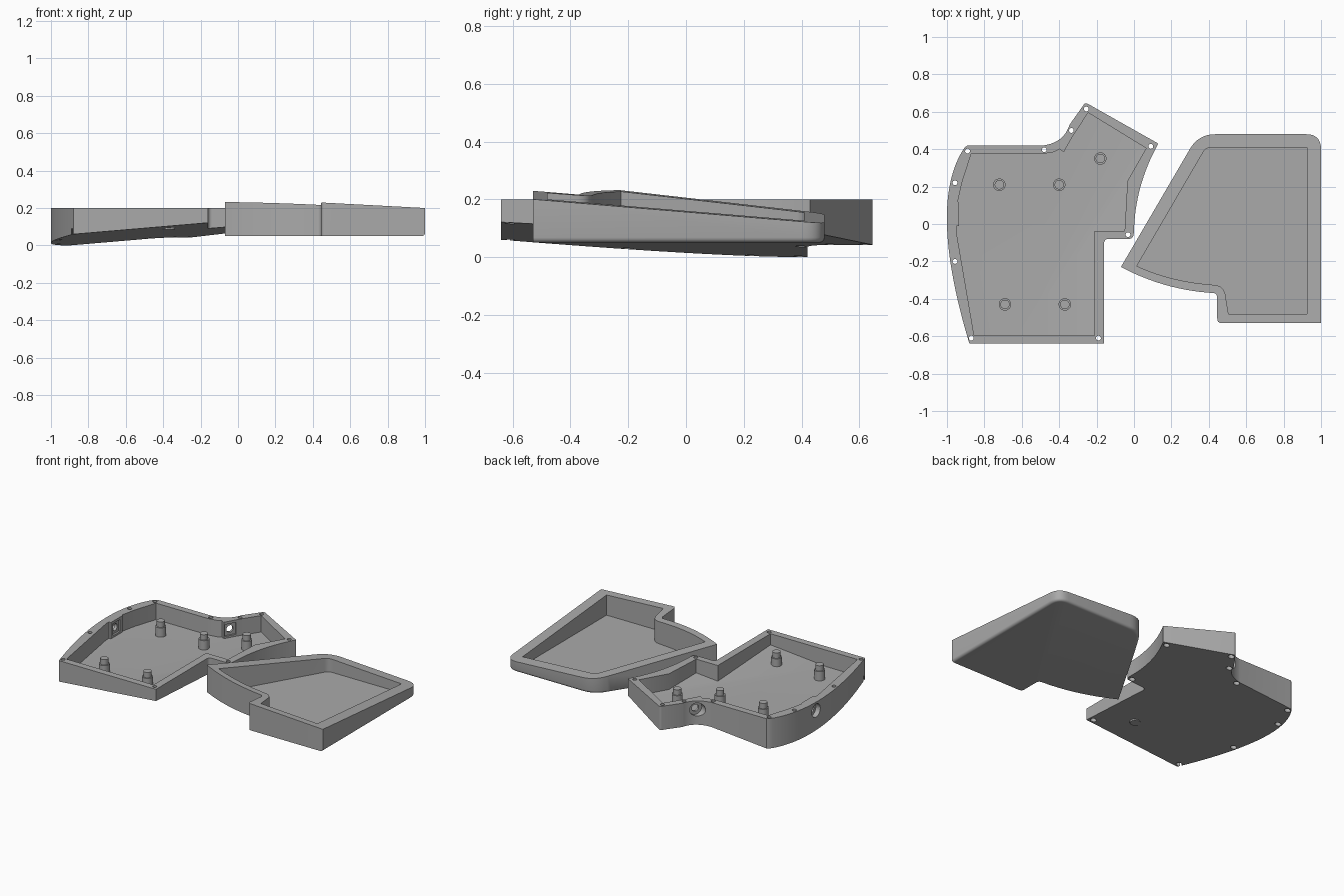
import bpy, bmesh, math
from mathutils import Vector, Matrix

if "Cube" in bpy.data.objects:
    bpy.data.objects.remove(bpy.data.objects["Cube"])

grey = bpy.data.materials.new("plain grey")
grey.use_nodes = True
grey.diffuse_color = (0.4, 0.4, 0.4, 1)
grey.node_tree.nodes["Principled BSDF"].inputs["Base Color"].default_value = (0.4, 0.4, 0.4, 1)


def make_object(name, bm):
    bmesh.ops.recalc_face_normals(bm, faces=bm.faces)
    mesh = bpy.data.meshes.new(name)
    bm.to_mesh(mesh)
    bm.free()
    mesh.materials.append(grey)
    obj = bpy.data.objects.new(name, mesh)
    bpy.context.collection.objects.link(obj)
    return obj


def bezier(a, c, b, n=8):
    return [tuple(Vector(a) * (1 - t) ** 2 + Vector(c) * 2 * t * (1 - t) + Vector(b) * t * t)
            for t in [i / n for i in range(n + 1)]]


def arc(a, m, b, n=16):
    """Curve from a to b that passes through m."""
    return bezier(a, Vector(m) * 2 - (Vector(a) + Vector(b)) / 2, b, n)


def outline(points):
    """Closed outline; a third value rounds that corner."""
    result = []
    for i, p in enumerate(points):
        if len(p) == 2:
            result.append(p)
            continue
        here = Vector(p[:2])
        before = Vector(points[i - 1][:2]) - here
        after = Vector(points[(i + 1) % len(points)][:2]) - here
        result += bezier(here + before.normalized() * p[2], here, here + after.normalized() * p[2])
    return result


def prism(points, low, high):
    """Vertical walls between two height functions."""
    bm = bmesh.new()
    bottom = [bm.verts.new((x, y, low(x, y))) for x, y in points]
    top = [bm.verts.new((x, y, high(x, y))) for x, y in points]
    bm.faces.new(bottom)
    bm.faces.new(top)
    for i in range(len(points)):
        bm.faces.new((bottom[i - 1], bottom[i], top[i], top[i - 1]))
    bmesh.ops.recalc_face_normals(bm, faces=bm.faces)
    return bm


def rod(bm, start, end, radius, sides=32):
    start, end = Vector(start), Vector(end)
    axis = end - start
    turn = axis.to_track_quat("Z", "Y").to_matrix().to_4x4()
    bmesh.ops.create_cone(bm, cap_ends=True, segments=sides, radius1=radius, radius2=radius,
                          depth=axis.length, matrix=Matrix.Translation((start + end) / 2) @ turn)


def cut(obj, bm):
    cutter = make_object("cutter", bm)
    cutter.hide_render = True
    mod = obj.modifiers.new("cut", "BOOLEAN")
    mod.operation, mod.solver, mod.object = "DIFFERENCE", "EXACT", cutter
    bpy.context.view_layer.update()
    mesh = bpy.data.meshes.new_from_object(obj.evaluated_get(bpy.context.evaluated_depsgraph_get()))
    obj.modifiers.clear()
    obj.data = mesh
    bpy.data.objects.remove(cutter)


def smooth(obj):
    bpy.ops.object.select_all(action="DESELECT")
    obj.select_set(True)
    bpy.context.view_layer.objects.active = obj
    bpy.ops.object.shade_smooth_by_angle(angle=math.radians(30))


def level(z):
    return lambda x, y: z


# Case with a sloping underside
def underside(x, y):
    return 0.085 * (x + 0.9) - 0.055 * (y - 0.42)


case_edge = outline(
    arc((-0.88, -0.64), (-1, 0), (-0.905, 0.41), 32) + [(-0.89, 0.42)]
    + arc((-0.485, 0.42), (-0.395, 0.455), (-0.345, 0.53))
    + [(-0.26, 0.65, 0.015)]
    + arc((0.13, 0.43), (0.035, 0.2), (0, -0.04))
    + [(-0.005, -0.08, 0.025), (-0.16, -0.08, 0.025), (-0.16, -0.64)])
case = make_object("sloped_case", prism(case_edge, underside, level(0.2)))

# Cavity: level floor meeting a ramp parallel to the underside
cavity_edge = [(-0.87, 0.375), (-0.485, 0.375), (-0.425, 0.385), (-0.4, 0.4), (-0.375, 0.385),
               (-0.33, 0.465), (-0.245, 0.595), (0.065, 0.405), (-0.035, 0.23), (-0.05, -0.037),
               (-0.21, -0.037), (-0.21, -0.595), (-0.855, -0.595), (-0.95, -0.04), (-0.95, -0.01),
               (-0.935, -0.01), (-0.935, 0.11), (-0.942, 0.12), (-0.92, 0.22)]
cavity = prism(cavity_edge, lambda x, y: underside(x, y) + 0.011, level(0.3))
bmesh.ops.bisect_plane(cavity, geom=cavity.verts[:] + cavity.edges[:] + cavity.faces[:],
                       plane_co=(0, 0, 0.09), plane_no=(0, 0, 1), clear_inner=True)
bmesh.ops.holes_fill(cavity, edges=[e for e in cavity.edges if e.is_boundary], sides=0)
cut(case, cavity)

# Screw holes with wider heads underneath
screws = [(-0.89, 0.39), (-0.957, 0.22), (-0.957, -0.2), (-0.87, -0.61), (-0.19, -0.61),
          (-0.032, -0.057), (0.09, 0.415), (-0.255, 0.615), (-0.335, 0.5), (-0.48, 0.397)]
shafts, heads = bmesh.new(), bmesh.new()
for x, y in screws:
    rod(shafts, (x, y, -0.1), (x, y, 0.3), 0.013, 20)
    rod(heads, (x, y, -0.1), (x, y, underside(x, y) + 0.03), 0.019, 20)
cut(case, shafts)
cut(case, heads)

# Two ports: round recess outside, small hole, square recess inside
ports = [(Vector((-0.935, 0.05, 0.143)), Vector((-1, 0, 0)), 0.064),
         (Vector((-0.352, 0.425, 0.143)), Vector((-0.87, 0.5, 0)).normalized(), 0.055)]
for inner, out, wall in ports:
    recess, hole, pocket = bmesh.new(), bmesh.new(), bmesh.new()
    rod(recess, inner + out * wall * 0.5, inner + out * 0.13, 0.044)
    rod(hole, inner - out * 0.04, inner + out * 0.13, 0.023)
    frame = Matrix.Translation(inner) @ out.to_track_quat("X", "Z").to_matrix().to_4x4()
    bmesh.ops.create_cube(pocket, size=1, matrix=frame @ Matrix.Diagonal((0.024, 0.075, 0.08, 1)))
    for cutter in (recess, hole, pocket):
        cut(case, cutter)
smooth(case)

# Stepped standoffs
for i, (x, y) in enumerate([(-0.72, 0.21), (-0.4, 0.21), (-0.18, 0.35), (-0.69, -0.43), (-0.37, -0.43)]):
    bm = bmesh.new()
    rod(bm, (x, y, 0.085), (x, y, 0.152), 0.033)
    rod(bm, (x, y, 0.152), (x, y, 0.188), 0.025)
    smooth(make_object(f"standoff_{i + 1}", bm))


# Tray with a sloping rim and a flat underside
def rim(x, y):
    return 0.2 - 0.083 * (y + 0.53) - 0.053 * (x - 1)


tray_edge = outline(
    [(-0.07, -0.23), (0.345, 0.48, 0.09), (1, 0.48, 0.08), (1, -0.53),
     (0.445, -0.53, 0.025), (0.445, -0.37, 0.025)]
    + arc((0.41, -0.368), (0.165, -0.325), (-0.07, -0.23))[:-1])
bm = prism(tray_edge, level(0.05), rim)
lower = [e for e in bm.edges if all(v.co.z < 0.051 and (v.co.x > 0.9 or v.co.y > 0.38) for v in e.verts)]
bmesh.ops.bevel(bm, geom=lower, offset=0.018, segments=4, profile=0.5, affect="EDGES")
tray = make_object("sloped_tray", bm)

tray_cavity = outline(
    [(0.385, 0.41, 0.03), (0.925, 0.41), (0.925, -0.48), (0.505, -0.48)]
    + arc((0.49, -0.39), (0.47, -0.342), (0.42, -0.325), 8)
    + arc((0.4, -0.323), (0.2, -0.29), (0.015, -0.225)))
cut(tray, prism(tray_cavity, level(0.065), level(0.4)))
smooth(tray)
